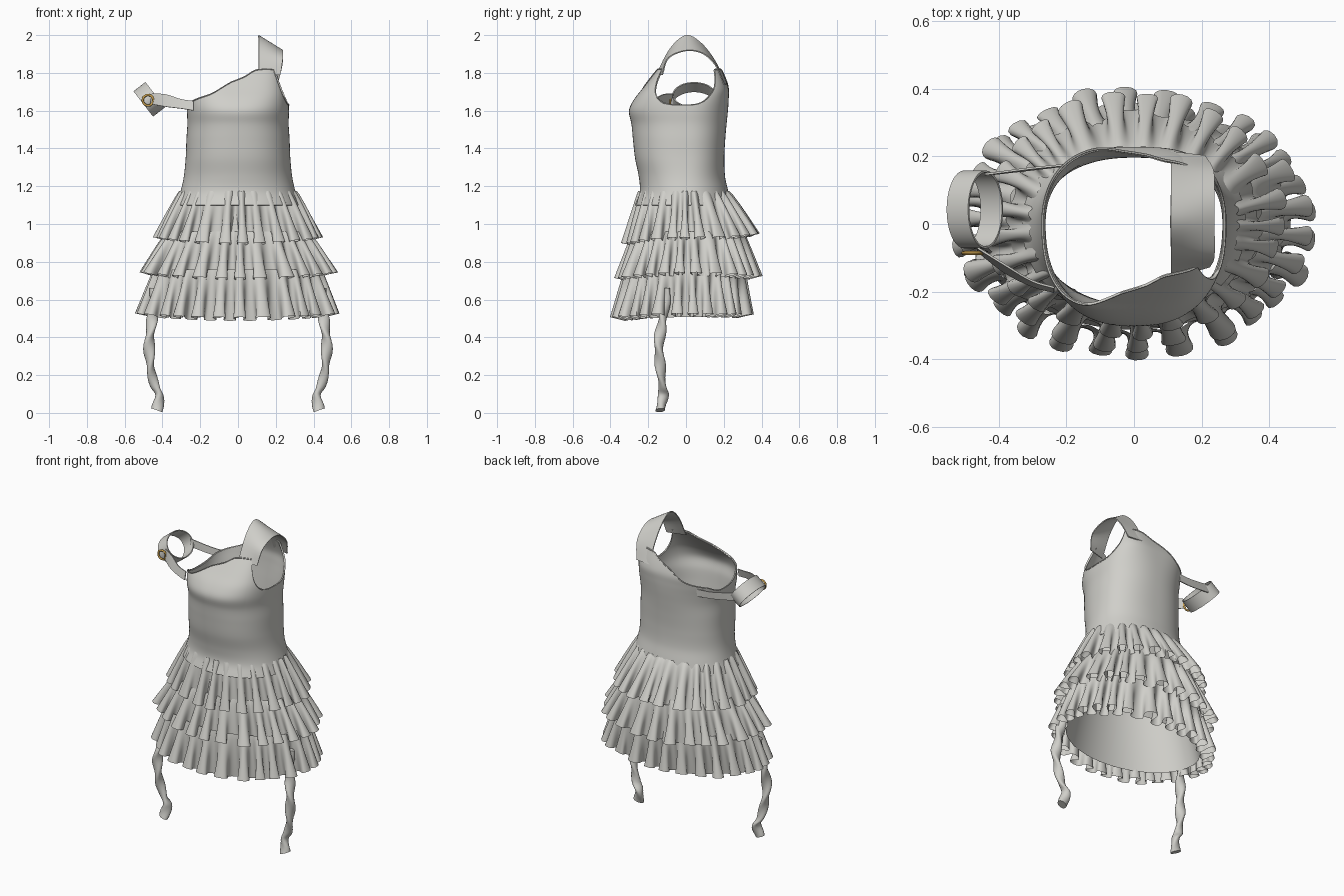
import bpy, bmesh
from math import sin, cos, pi, degrees, radians
from mathutils import Vector, Matrix

if "Cube" in bpy.data.objects:
    bpy.data.objects.remove(bpy.data.objects["Cube"], do_unlink=True)


def material(name, colour):
    m = bpy.data.materials.new(name)
    m.use_nodes = True
    m.diffuse_color = colour
    m.node_tree.nodes["Principled BSDF"].inputs["Base Color"].default_value = colour
    return m


FABRIC = material("pale grey fabric", (0.63, 0.625, 0.59, 1))
GOLD = material("gold", (0.6, 0.36, 0.08, 1))


def sample(table, s):
    """Smooth lookup in rows of (key, values...)."""
    s = min(max(s, table[0][0]), table[-1][0])
    i = next((k for k in range(len(table) - 2) if s < table[k + 1][0]), len(table) - 2)
    a, b = table[i], table[i + 1]
    p, q = table[max(i - 1, 0)], table[min(i + 2, len(table) - 1)]
    h = b[0] - a[0]
    t = (s - a[0]) / h
    out = []
    for k in range(1, len(a)):
        m0 = (b[k] - p[k]) / (b[0] - p[0]) * h
        m1 = (q[k] - a[k]) / (q[0] - a[0]) * h
        out.append(a[k] + m0 * t + (3 * (b[k] - a[k]) - 2 * m0 - m1) * t ** 2
                   + (2 * (a[k] - b[k]) + m0 + m1) * t ** 3)
    return out


def surface(name, func, nu, nv, closed=True, thick=0.0, mat=FABRIC, caps=False):
    """Grid surface from func(u, v), u and v in 0..1, wrapped in u when closed."""
    bm = bmesh.new()
    cols = nu if closed else nu + 1
    rows = [[bm.verts.new(func(i / nu, j / nv)) for i in range(cols)] for j in range(nv + 1)]
    for a, b in zip(rows, rows[1:]):
        for i in range(nu):
            k = (i + 1) % cols
            bm.faces.new((a[i], a[k], b[k], b[i]))
    if caps:
        bm.faces.new(rows[0][::-1])
        bm.faces.new(rows[-1])
    mesh = bpy.data.meshes.new(name)
    bm.to_mesh(mesh)
    bm.free()
    mesh.materials.append(mat)
    ob = bpy.data.objects.new(name, mesh)
    bpy.context.collection.objects.link(ob)
    bpy.context.view_layer.objects.active = ob
    bpy.ops.object.select_all(action="DESELECT")
    ob.select_set(True)
    if thick:
        mod = ob.modifiers.new("cloth thickness", "SOLIDIFY")
        mod.thickness = thick
        bpy.ops.object.modifier_apply(modifier=mod.name)
    bpy.ops.object.shade_smooth_by_angle(angle=radians(50))
    return ob


def power(v, e):
    return abs(v) ** e * (1 if v > 0 else -1)


# Bodice: height, half width, front depth, back depth, squareness
BODY = [(1.10, .33, .27, .24, 2.2), (1.17, .305, .245, .225, 2.2),
        (1.25, .287, .25, .207, 2.2), (1.35, .277, .27, .203, 2.3),
        (1.45, .273, .281, .208, 2.3), (1.53, .268, .289, .215, 2.3),
        (1.60, .27, .302, .222, 2.4), (1.66, .265, .275, .226, 2.7),
        (1.72, .25, .228, .225, 3.2), (1.84, .215, .135, .18, 4)]
NECK = [(-.27, 1.61), (-.245, 1.65), (-.125, 1.695), (0, 1.765), (.08, 1.815), (.3, 1.815)]


def body_point(angle, z):
    hx, front, back, n = sample(BODY, z)
    s = power(sin(angle), 2 / n)
    return Vector((hx * power(cos(angle), 2 / n), s * (back if s > 0 else front), z))


def top_edge(angle):
    z = sample(NECK, .27 * power(cos(angle), .75))[0]
    deg = (degrees(angle) + 180) % 360 - 180
    return min(z, 1.63 + .2 * abs((deg + 2) / 43) ** 3)    # armhole scoop


def bodice(u, v):
    a = 2 * pi * u
    return body_point(a, 1.10 + (top_edge(a) - 1.10) * v)


surface("bodice", bodice, 180, 50, thick=.007)


# Rolled trim along the neckline and armhole
def trim(u, v):
    a = 2 * pi * v
    p = body_point(a, top_edge(a))
    r = .004
    out = Vector((cos(a), sin(a), 0))
    return p + out * r * cos(2 * pi * u) + Vector((0, 0, r * sin(2 * pi * u)))


surface("neckline_trim", trim, 6, 180)


# Flat ribbons between two edge paths
def band(name, edge_a, edge_b, n=28, thick=.006):
    def f(u, v):
        a, b = Vector(sample(edge_a, v)), Vector(sample(edge_b, v))
        return a.lerp(b, u)
    return surface(name, f, 4, n, closed=False, thick=thick)


band("shoulder_strap",
     [(0, .11, -.16, 1.79), (.2, .11, -.085, 1.93), (.4, .11, 0, 2), (.6, .11, .08, 1.96),
      (.8, .11, .155, 1.865), (1, .11, .215, 1.74)],
     [(0, .225, -.128, 1.79), (.2, .238, -.095, 1.88), (.4, .238, 0, 1.92), (.6, .238, .09, 1.905),
      (.8, .235, .16, 1.84), (1, .21, .203, 1.74)])
band("front_arm_strap",
     [(0, -.235, -.185, 1.65), (.3, -.3, -.165, 1.66), (.65, -.38, -.118, 1.685), (1, -.46, -.068, 1.69)],
     [(0, -.235, -.198, 1.6), (.3, -.3, -.18, 1.61), (.65, -.38, -.14, 1.62), (1, -.46, -.078, 1.635)])
band("back_arm_strap",
     [(0, -.2, .178, 1.65), (.4, -.3, .168, 1.655), (1, -.44, .15, 1.68)],
     [(0, -.2, .176, 1.605), (.4, -.3, .164, 1.61), (1, -.44, .148, 1.63)])

# Tilted arm cuff
AXIS = Vector((.79, 0, .61))
ALONG = Vector((.61, 0, -.79))


def cuff(u, v):
    a = 2 * pi * u
    return (Vector((-.47, .043, 1.66)) + ALONG * .085 * cos(a)
            + Vector((0, .115 * sin(a), 0)) + AXIS * (v - .5) * .08)


surface("arm_cuff", cuff, 48, 4, thick=.006)


# Gold buckle ring on the cuff
def ring(u, v):
    a, b = 2 * pi * u, 2 * pi * v
    r = .028 + .006 * cos(b)
    return Vector((-.476 + r * cos(a), -.086 + .006 * sin(b), 1.655 + r * sin(a)))


surface("buckle", ring, 32, 8, mat=GOLD)


# Ruffled tiers: pleats that deepen and curl only toward the hem
def ruffle(name, z0, top, z1, hem, depth, pleats, phase, side_lift, back_lift):
    def f(u, v):
        a = 2 * pi * u
        w = pleats * a + phase + .7 * sin(5 * a + phase) + .5 * sin(8 * a)
        vary = 1 + .2 * sin(7 * a + phase) + .15 * sin(11 * a)
        off = (.007 + (depth - .007) * v ** 1.2) * vary * cos(w)
        hx, front, back = (p + (q - p) * v ** .85 for p, q in zip(top, hem))
        hy = back if sin(a) > 0 else front
        shift = .019 * v ** 2 * sin(2 * w)
        normal = Vector((cos(a) / hx, sin(a) / hy, 0)).normalized()
        side = Vector((-normal.y, normal.x, 0))
        lift = side_lift * cos(a) ** 2 + back_lift * max(sin(a), 0) ** 2 + .01 * cos(w)
        z = z0 + (z1 + lift - z0) * v
        return Vector((hx * cos(a), hy * sin(a), z)) + normal * off + side * shift
    surface(name, f, pleats * 20, 16)


ruffle("upper_ruffle", 1.175, (.305, .245, .225), .89, (.41, .3, .36), .036, 25, .4, .03, .05)
ruffle("middle_ruffle", .96, (.372, .275, .30), .705, (.487, .34, .365), .04, 26, 2.1, .03, .01)
ruffle("lower_ruffle", .76, (.44, .32, .31), .497, (.5, .362, .315), .042, 27, 3.6, .02, .015)

# Smooth underskirt
LINING = [(0, 1.13, .30, .24, .212), (.5, .85, .368, .275, .25), (1, .54, .445, .312, .265)]


def lining(u, v):
    z, hx, front, back = sample(LINING, v)
    a = 2 * pi * u
    return Vector((hx * cos(a), sin(a) * (back if sin(a) > 0 else front), z))


surface("underskirt", lining, 96, 12)

# Twisted hanging ribbons: key, x, y, z, half width, half thickness
TIE = [(0, .44, -.1, .66, .028, .016), (.2, .452, -.12, .52, .031, .02),
       (.45, .47, -.143, .36, .032, .022), (.62, .462, -.135, .24, .03, .019),
       (.76, .44, -.125, .14, .027, .019), (.86, .415, -.12, .09, .03, .022),
       (1, .43, -.137, .014, .031, .024)]
for side, label in ((1, "left"), (-1, "right")):
    def tie(u, v):
        x, y, z, wide, thin = sample(TIE, v)
        a, twist = 2 * pi * u, 13 * v
        p = Matrix.Rotation(twist, 3, "Z") @ Vector((wide * cos(a), thin * sin(a), 0))
        tilt = .35 * p.x * max(v - .8, 0) * 5
        return Vector((side * (x + p.x), y + p.y, z + tilt))
    surface(label + "_hanging_ribbon", tie, 16, 60, caps=True)
